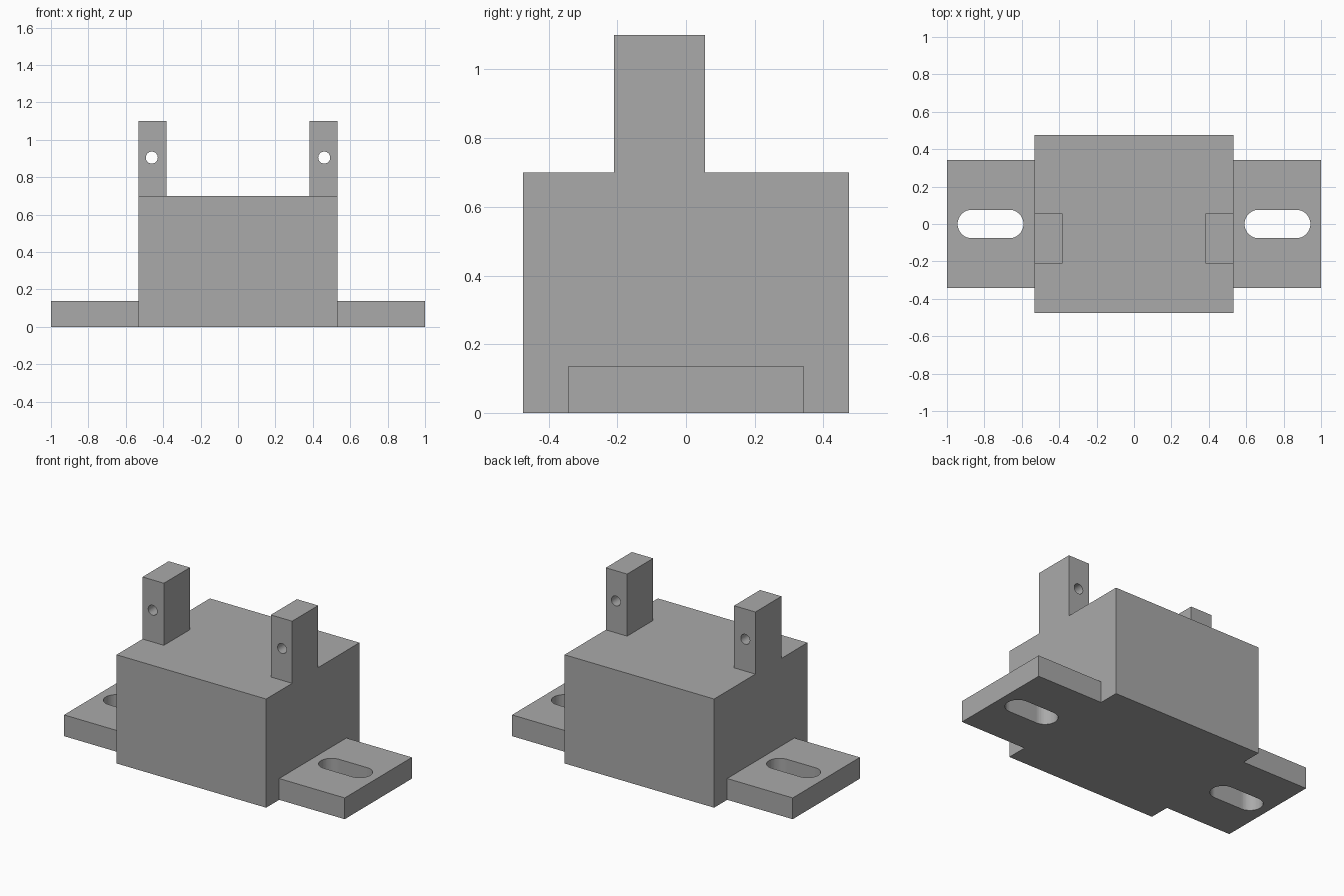
import bpy
import bmesh
from math import cos, sin, pi
from mathutils import Matrix, Vector

cube = bpy.data.objects.get("Cube")
if cube:
    bpy.data.objects.remove(cube, do_unlink=True)

# One plain grey for the whole casting
grey = bpy.data.materials.new("plain grey")
grey.use_nodes = True
color = (0.4, 0.4, 0.4, 1)
grey.diffuse_color = color
grey.node_tree.nodes["Principled BSDF"].inputs["Base Color"].default_value = color


def rectangle(x0, x1, y0, y1):
    return [(x0, y0), (x1, y0), (x1, y1), (x0, y1)]


def rounded_slot(cx, cy, half_straight, radius, steps=24):
    """Outline of a slot; a zero straight length gives a round hole."""
    points = []
    for side in (1, -1):
        for i in range(steps + (half_straight > 0)):
            a = pi * i / steps - side * pi / 2
            points.append((cx + side * half_straight + radius * cos(a),
                           cy + radius * sin(a)))
    return points


def extruded_part(name, outlines, depth, matrix=Matrix()):
    """Solid from an outer outline and optional hole outlines."""
    bm = bmesh.new()
    for outline in outlines:
        verts = [bm.verts.new((x, y, 0)) for x, y in outline]
        for a, b in zip(verts, verts[1:] + verts[:1]):
            bm.edges.new((a, b))
    bmesh.ops.triangle_fill(bm, edges=bm.edges[:], use_beauty=True,
                            normal=Vector((0, 0, 1)))
    result = bmesh.ops.extrude_face_region(bm, geom=bm.faces[:],
                                           use_keep_orig=True)
    top = [g for g in result["geom"] if isinstance(g, bmesh.types.BMVert)]
    bmesh.ops.translate(bm, verts=top, vec=(0, 0, depth))
    bm.transform(matrix)
    bmesh.ops.recalc_face_normals(bm, faces=bm.faces[:])
    mesh = bpy.data.meshes.new(name)
    bm.to_mesh(mesh)
    bm.free()
    mesh.materials.append(grey)
    obj = bpy.data.objects.new(name, mesh)
    bpy.context.collection.objects.link(obj)
    return obj


# Main block
BODY_X, BODY_Y, BODY_Z = 0.533, 0.475, 0.70
extruded_part("body_block", [rectangle(-BODY_X, BODY_X, -BODY_Y, BODY_Y)], BODY_Z)

# Upright profiles are drawn in x and z, then extruded from front to back
LUG_FRONT, LUG_BACK = -0.21, 0.055
upright = Matrix.Translation((0, LUG_BACK, 0)) @ Matrix.Rotation(pi / 2, 4, "X")

for side, label in ((1, "left"), (-1, "right")):
    # Mounting flange with a slotted bolt hole
    x0, x1 = sorted((side * BODY_X, side))
    extruded_part(label + "_flange",
                  [rectangle(x0, x1, -0.342, 0.342),
                   rounded_slot(side * 0.767, 0, 0.10, 0.076)], 0.137)
    # Upright lug with a round pin hole
    x0, x1 = sorted((side * 0.381, side * BODY_X))
    extruded_part(label + "_lug",
                  [rectangle(x0, x1, BODY_Z, 1.10),
                   rounded_slot(side * 0.461, 0.905, 0, 0.032)],
                  LUG_BACK - LUG_FRONT, upright)
